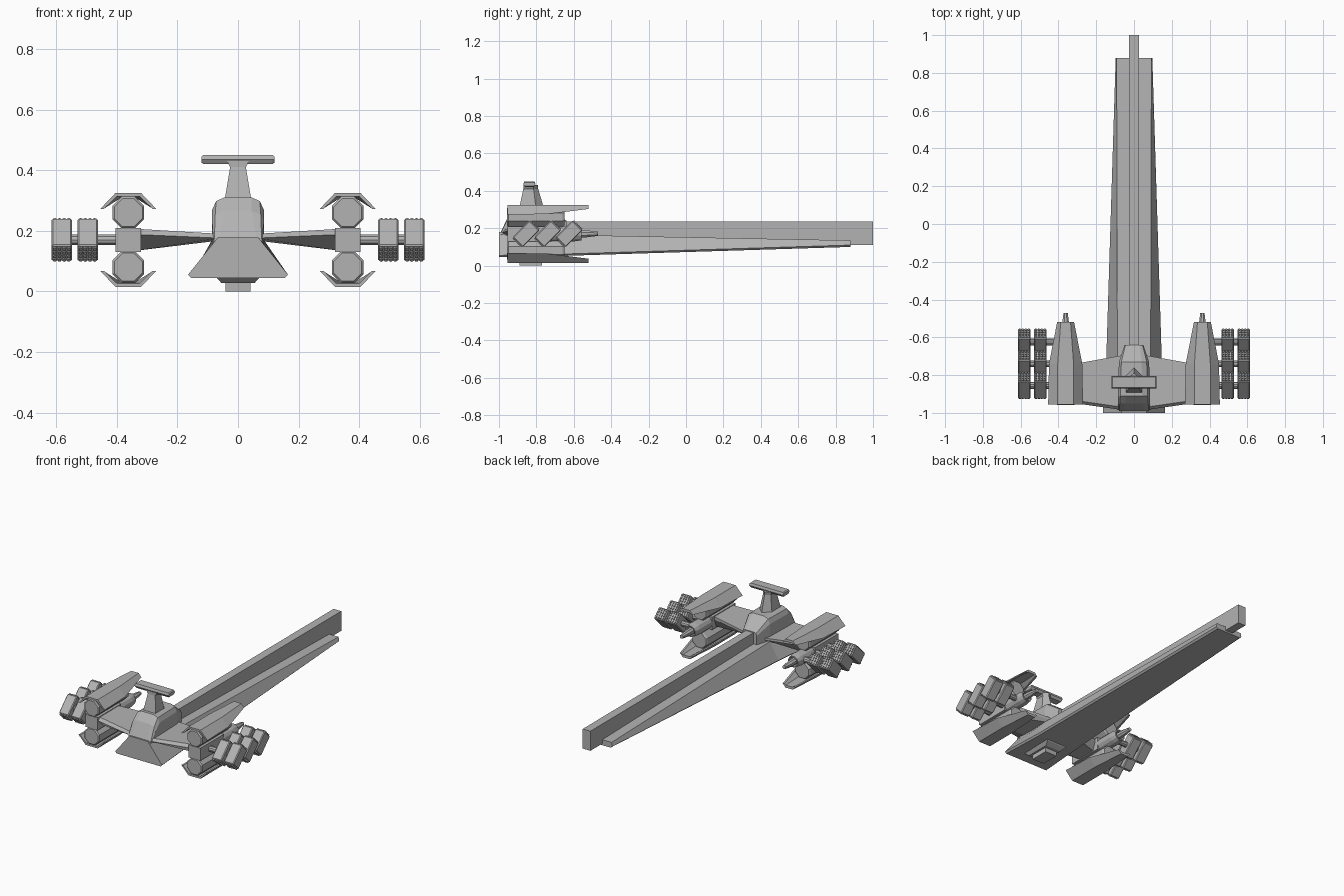
import bpy, bmesh, math
from mathutils import Matrix, Vector

cube = bpy.data.objects.get("Cube")
if cube:
    bpy.data.objects.remove(cube, do_unlink=True)

GREY = (0.45, 0.45, 0.45, 1)
grey = bpy.data.materials.new("hull grey")
grey.use_nodes = True
grey.diffuse_color = GREY
grey.node_tree.nodes["Principled BSDF"].inputs["Base Color"].default_value = GREY


def finish(name, bm, mirror=None, mid=0.0):
    """Turn a bmesh into an object, optionally mirrored on an axis through height mid."""
    bmesh.ops.recalc_face_normals(bm, faces=bm.faces)
    me = bpy.data.meshes.new(name)
    if mid:
        bmesh.ops.translate(bm, verts=bm.verts, vec=(0, 0, -mid))
    bm.to_mesh(me)
    bm.free()
    me.materials.append(grey)
    ob = bpy.data.objects.new(name, me)
    ob.location.z = mid
    bpy.context.collection.objects.link(ob)
    if mirror:
        mod = ob.modifiers.new("Mirror", "MIRROR")
        mod.use_axis = [a in mirror for a in "xyz"]
        mod.use_mirror_merge = False
    return ob


def loft(name, rings, mirror=None, mid=0.0):
    """Skin equal-length rings of points and cap both ends."""
    bm = bmesh.new()
    vs = [[bm.verts.new(p) for p in r] for r in rings]
    n = len(vs[0])
    for a, b in zip(vs, vs[1:]):
        for i in range(n):
            j = (i + 1) % n
            bm.faces.new((a[i], a[j], b[j], b[i]))
    bm.faces.new(vs[0])
    bm.faces.new(vs[-1][::-1])
    return finish(name, bm, mirror, mid)


def sym(y, half):
    """Symmetric section at y from (x, z) points on the left side."""
    return [(x, y, z) for x, z in half] + [(-x, y, z) for x, z in half[::-1]]


def octagon(cx, cz, y, r, n=8):
    step = 2 * math.pi / n
    return [(cx + r * math.cos((i + .5) * step), y, cz + r * math.sin((i + .5) * step))
            for i in range(n)]


def rect(z, x, y0, y1):
    return [(-x, y0, z), (x, y0, z), (x, y1, z), (-x, y1, z)]


# Long hull wedge and the keel beam on top
loft("hull", [
    sym(-1.0, [(.155, .045), (.165, .055), (.065, .18)]),
    sym(-.72, [(.138, .05), (.147, .06), (.088, .166)]),
    sym(.88, [(.085, .10), (.097, .11), (.092, .135)])])
loft("spine_beam", [sym(y, [(.027, .11), (.027, .235)]) for y in (-.75, 1.0)])

# Cockpit
loft("cockpit", [
    sym(-.99, [(.07, .14), (.08, .165), (.078, .175), (.06, .18)]),
    sym(-.95, [(.085, .14), (.085, .23), (.075, .255), (.045, .265)]),
    sym(-.91, [(.085, .14), (.085, .27), (.072, .298), (.045, .31)]),
    sym(-.73, [(.08, .14), (.08, .27), (.067, .298), (.04, .31)]),
    sym(-.64, [(.05, .14), (.05, .22), (.045, .235), (.03, .24)])])

# Tail fin with its crossbar
def fin_ring(z, w, front, side, back):
    return [(-w, front, z), (w, front, z), (w, side, z), (0, back, z), (-w, side, z)]

loft("fin", [fin_ring(.29, .046, -.895, -.80, -.755),
             fin_ring(.41, .026, -.87, -.815, -.79),
             fin_ring(.43, .036, -.87, -.815, -.79)])
bar = [(-.87, .435), (-.865, .45), (-.81, .45), (-.805, .435), (-.815, .42), (-.86, .42)]
loft("fin_crossbar", [[(x, y, .435 + (z - .435) * s) for y, z in bar]
                      for x, s in ((-.12, .7), (-.114, 1), (.114, 1), (.12, .7))])

# Belly fairing and hatch
loft("belly_fairing", [rect(.06, .08, -.94, -.71), rect(.045, .07, -.93, -.72),
                       rect(.028, .055, -.91, -.75)])
loft("belly_hatch", [rect(.04, .042, -.89, -.77), rect(0, .042, -.89, -.77)])

# Wings
def wing_ring(x, yf, yb, zt, zm, zb):
    return [(x, yf + .015, zt), (x, yf, zm), (x, yf + .06, zb),
            (x, yb - .02, zb), (x, yb, zm), (x, yb, zt)]

loft("wing", [wing_ring(.06, -.985, -.695, .19, .176, .168),
              wing_ring(.34, -.945, -.745, .207, .188, .134)], "x")

# Engine nacelles: stacked pods, joining block and armoured cowlings
PX, MID = .362, .17
loft("engine_pod", [octagon(PX, .26, y, r) for y, r in
                    ((-.957, .05), (-.95, .057), (-.66, .057), (-.65, .05))], "xz", MID)
loft("nacelle_block", [[(PX + sx * .042, y, MID + sz * .04) for sx, sz in
                        ((-1, -1), (1, -1), (1, 1), (-1, 1))] for y in (-.955, -.72)], "x")

def cowl_ring(y, w, f, low, t):
    top = .325
    pts = [(w, low), (f, top), (-f, top), (-w, low),
           (-w + .012, low), (-f * .9, top - t), (f * .9, top - t), (w - .012, low)]
    return [(PX + x, y, z) for x, z in pts]

loft("cowling", [cowl_ring(-.955, .0925, .042, .272, .012),
                 cowl_ring(-.74, .088, .042, .276, .012),
                 cowl_ring(-.52, .045, .026, .303, .016)], "xz", MID)

# Exhaust tube with a hollow mouth and a protruding spike
loft("exhaust_tube", [octagon(PX, MID, y, r, 12) for y, r in
                      ((-.75, .042), (-.60, .042), (-.56, .036), (-.56, .029), (-.64, .029))], "x")
loft("exhaust_spike", [octagon(PX, MID, y, r, 8) for y, r in
                       ((-.66, .024), (-.53, .02), (-.47, .012))], "x")

# Tilted launcher boxes with studded ends, on cross rods
bm = bmesh.new()
ROWS, COLS = (-.855, -.74, -.625), (.496, .581)
LEN, WID, THICK = .128, .076, .068
frames = [Matrix.Translation((x, y, MID)) @ Matrix.Rotation(math.radians(45), 4, "X")
          for x in COLS for y in ROWS]
for m in frames:
    bmesh.ops.create_cube(bm, size=1, matrix=m @ Matrix.Diagonal((THICK, LEN, WID, 1)))
bmesh.ops.bevel(bm, geom=bm.edges[:], offset=.005, segments=1, affect="EDGES")
turn = Matrix.Rotation(math.radians(90), 4, "X")
for m in frames:
    for end in (-1, 1):
        for i in range(4):
            for k in range(4):
                spot = Vector(((i - 1.5) * .0155, end * LEN / 2, (k - 1.5) * .017))
                bmesh.ops.create_cone(bm, cap_ends=True, segments=6, radius1=.0065,
                                      radius2=.0065, depth=.012,
                                      matrix=m @ Matrix.Translation(spot) @ turn)
finish("launcher_boxes", bm, "x")

bm = bmesh.new()
side = Matrix.Rotation(math.radians(90), 4, "Y")
for y in ROWS:
    bmesh.ops.create_cone(bm, cap_ends=True, segments=10, radius1=.018, radius2=.018, depth=.2,
                          matrix=Matrix.Translation((.48, y, MID)) @ side)
finish("launcher_rods", bm, "x")
